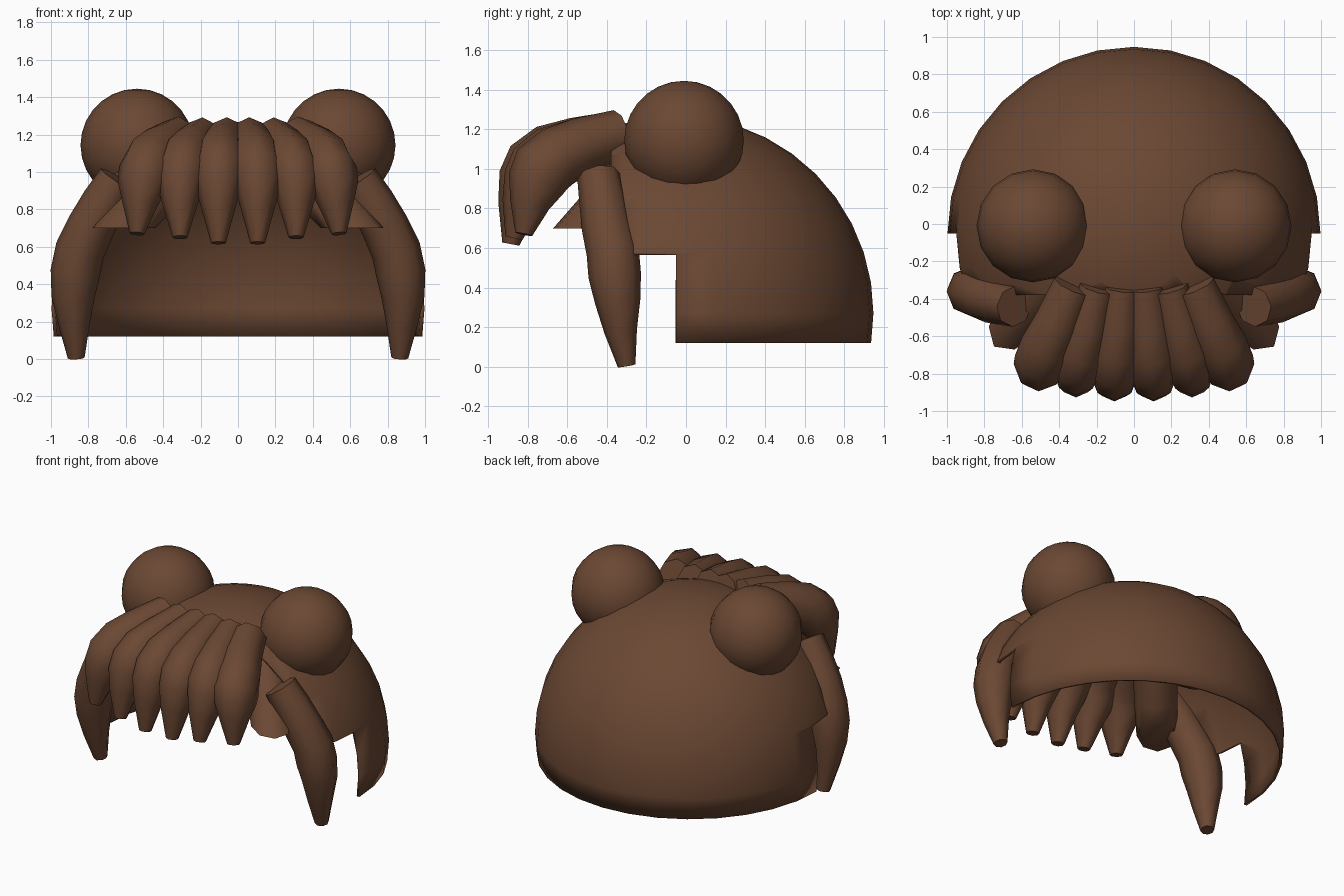
import bpy, bmesh, math
from mathutils import Vector

if "Cube" in bpy.data.objects:
    bpy.data.objects.remove(bpy.data.objects["Cube"])

brown = bpy.data.materials.new("dark brown hair")
brown.diffuse_color = (0.147, 0.064, 0.033, 1)
brown.use_nodes = True
brown.node_tree.nodes["Principled BSDF"].inputs["Base Color"].default_value = brown.diffuse_color


def finish(name, bm, angle=50):
    bmesh.ops.recalc_face_normals(bm, faces=bm.faces)
    mesh = bpy.data.meshes.new(name)
    bm.to_mesh(mesh)
    bm.free()
    mesh.materials.append(brown)
    ob = bpy.data.objects.new(name, mesh)
    bpy.context.collection.objects.link(ob)
    bpy.ops.object.select_all(action='DESELECT')
    ob.select_set(True)
    bpy.context.view_layer.objects.active = ob
    bpy.ops.object.shade_smooth_by_angle(angle=math.radians(angle))
    return ob


def lock(name, path, ref, sign, depth=1.0, flat_z=None, sides=8):
    """Tapered strand through (x, y, z, radius) points; sign mirrors it in x.
    depth scales the section across ref; flat_z cuts the tip level."""
    bm = bmesh.new()
    pts = [Vector((p[0] * sign, p[1], p[2])) for p in path]
    rings = []
    for i, p in enumerate(pts):
        t = (pts[min(i + 1, len(pts) - 1)] - pts[max(i - 1, 0)]).normalized()
        u = (ref - t * ref.dot(t)).normalized()
        v = t.cross(u) * depth
        ring = []
        for k in range(sides):
            a = 2 * math.pi * k / sides
            co = p + (u * math.cos(a) + v * math.sin(a)) * path[i][3]
            if flat_z is not None and i == len(pts) - 1:
                co += t * ((flat_z - co.z) / t.z)
            ring.append(bm.verts.new(co))
        rings.append(ring)
    for a, b in zip(rings, rings[1:]):
        for k in range(sides):
            j = (k + 1) % sides
            bm.faces.new((a[k], a[j], b[j], b[k]))
    bm.faces.new(rings[0])
    bm.faces.new(rings[-1])
    return finish(name, bm)


# Hollow cap of hair: sphere shell, cut level at the bottom, open at the face
HAIRLINE, EAR_Y, EAR_Z, BOTTOM = -0.38, -0.05, 0.57, 0.12
bm = bmesh.new()
bmesh.ops.create_uvsphere(bm, u_segments=32, v_segments=20, radius=0.997)
bmesh.ops.translate(bm, verts=bm.verts, vec=(0, -0.05, 0.27))


def cut(co, no, front_only=False):
    faces = [f for f in bm.faces if not front_only or f.calc_center_median().y < EAR_Y]
    edges = {e for f in faces for e in f.edges}
    verts = {v for f in faces for v in f.verts}
    bmesh.ops.bisect_plane(bm, geom=list(verts) + list(edges) + faces,
                           plane_co=co, plane_no=no, dist=1e-5)


cut((0, 0, BOTTOM), (0, 0, 1))
cut((0, EAR_Y, 0), (0, 1, 0))
cut((0, HAIRLINE, 0), (0, 1, 0))
cut((0, 0, EAR_Z), (0, 0, 1), True)
gone = []
for f in bm.faces:
    c = f.calc_center_median()
    if c.z < BOTTOM or c.y < HAIRLINE or (c.y < EAR_Y and c.z < EAR_Z):
        gone.append(f)
bmesh.ops.delete(bm, geom=gone, context='FACES')
cap = finish("hair_cap", bm)
shell = cap.modifiers.new("thickness", 'SOLIDIFY')
shell.thickness = 0.02
shell.offset = -1

# Fringe strands, from the middle outwards
fringe = [
    [(0.06, -0.34, 1.185, 0.10), (0.08, -0.55, 1.135, 0.115), (0.095, -0.69, 1.085, 0.13),
     (0.10, -0.77, 1.02, 0.137), (0.105, -0.81, 0.94, 0.128), (0.105, -0.85, 0.81, 0.092),
     (0.105, -0.885, 0.62, 0.04)],
    [(0.19, -0.34, 1.185, 0.10), (0.24, -0.54, 1.13, 0.115), (0.28, -0.68, 1.075, 0.13),
     (0.30, -0.75, 1.01, 0.137), (0.31, -0.785, 0.94, 0.128), (0.31, -0.83, 0.82, 0.092),
     (0.31, -0.87, 0.65, 0.04)],
    [(0.32, -0.33, 1.175, 0.115), (0.40, -0.52, 1.12, 0.13), (0.465, -0.65, 1.06, 0.143),
     (0.495, -0.725, 1.0, 0.146), (0.51, -0.755, 0.93, 0.135), (0.525, -0.79, 0.82, 0.092),
     (0.54, -0.82, 0.67, 0.04)],
]
# Long strand beside the face, and the short strand tucked behind the fringe
side_strand = [(0.64, -0.44, 0.96, 0.11), (0.715, -0.42, 0.84, 0.12), (0.785, -0.40, 0.71, 0.128),
               (0.845, -0.37, 0.58, 0.133), (0.87, -0.36, 0.46, 0.133), (0.882, -0.345, 0.33, 0.115),
               (0.876, -0.33, 0.18, 0.083), (0.865, -0.30, 0.005, 0.045)]
short_strand = [(0.36, -0.22, 1.0, 0.14), (0.485, -0.36, 0.85, 0.14), (0.61, -0.50, 0.70, 0.13)]

for side, s in (("right", 1), ("left", -1)):
    for i, path in enumerate(fringe):
        lock(f"fringe_strand_{side}_{i + 1}", path, Vector((1, 0, 0)), s, depth=1.1)
    lock(f"side_strand_{side}", side_strand, Vector((0, 1, 0)), s)
    lock(f"short_strand_{side}", short_strand, Vector((0, 0, 1)), s, flat_z=0.7)
    # Round bun on top
    bm = bmesh.new()
    bmesh.ops.create_uvsphere(bm, u_segments=16, v_segments=14, radius=0.302)
    bmesh.ops.translate(bm, verts=bm.verts, vec=(0.54 * s, -0.01, 1.143))
    finish(f"hair_bun_{side}", bm)
